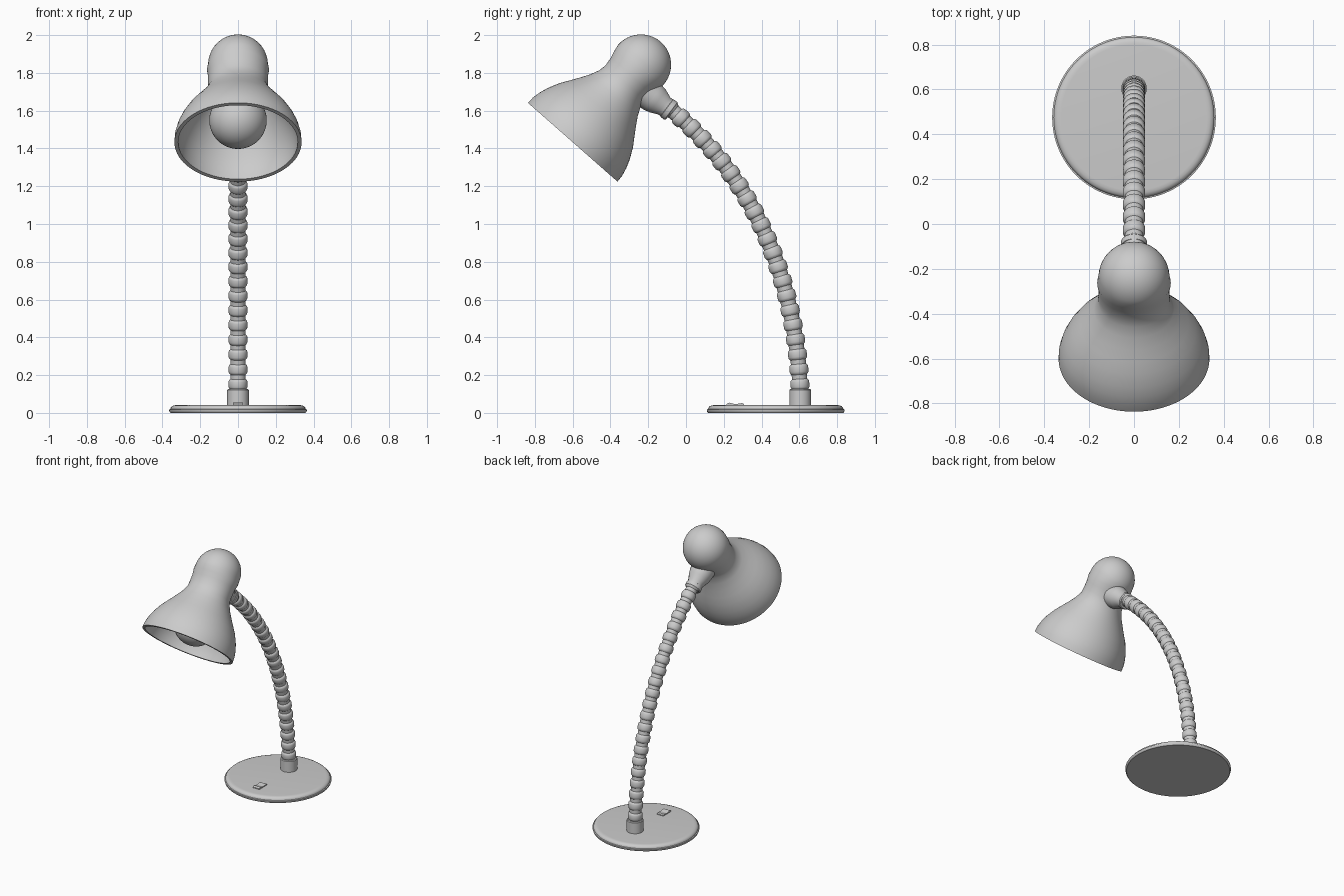
import bpy, bmesh, math
from mathutils import Vector
from mathutils.geometry import interpolate_bezier

if "Cube" in bpy.data.objects:
    bpy.data.objects.remove(bpy.data.objects["Cube"])

X = Vector((1, 0, 0))


def P(y, z):
    return Vector((0, y, z))


def sweep(name, rings, sides=64, angle=35):
    """Skin of elliptical rings (centre, axis, x radius, side radius), ends capped."""
    bm = bmesh.new()
    loops = []
    for c, axis, rx, ry in rings:
        side = axis.normalized().cross(X)
        loops.append([bm.verts.new(c + X * rx * math.cos(a) + side * ry * math.sin(a))
                      for a in (2 * math.pi * i / sides for i in range(sides))])
    for a, b in zip(loops, loops[1:]):
        for i in range(sides):
            j = (i + 1) % sides
            bm.faces.new((a[i], a[j], b[j], b[i]))
    bm.faces.new(loops[0])
    bm.faces.new(loops[-1])
    bmesh.ops.remove_doubles(bm, verts=bm.verts, dist=1e-5)
    bmesh.ops.recalc_face_normals(bm, faces=bm.faces)
    me = bpy.data.meshes.new(name)
    bm.to_mesh(me)
    bm.free()
    ob = bpy.data.objects.new(name, me)
    bpy.context.collection.objects.link(ob)
    bpy.ops.object.select_all(action='DESELECT')
    bpy.context.view_layer.objects.active = ob
    ob.select_set(True)
    bpy.ops.object.shade_smooth_by_angle(angle=math.radians(angle))
    return ob


def lathe(name, origin, axis, profile, **kw):
    axis = axis.normalized()
    return sweep(name, [(origin + axis * t, axis, r, r) for t, r in profile], **kw)


UP = P(0, 1)

# Base disc with a stepped rounded edge, and the post socket
lathe("base", P(0.475, 0), UP,
      [(0, 0.357), (0.004, 0.362), (0.014, 0.365), (0.018, 0.365), (0.02, 0.358),
       (0.028, 0.356), (0.035, 0.35), (0.04, 0.338), (0.041, 0.325)], sides=96)
lathe("post_socket", P(0.605, 0), UP,
      [(0.03, 0.057), (0.122, 0.057), (0.127, 0.052)], sides=40)

# Rocker switch: side profile with a dip, extruded across x
bm = bmesh.new()
outline = [(0.215, 0.03), (0.215, 0.047), (0.228, 0.054), (0.262, 0.046),
           (0.298, 0.052), (0.308, 0.047), (0.308, 0.03)]
face = bm.faces.new([bm.verts.new((-0.027, y, z)) for y, z in outline])
new = bmesh.ops.extrude_face_region(bm, geom=[face])["geom"]
bmesh.ops.translate(bm, vec=(0.054, 0, 0),
                    verts=[g for g in new if isinstance(g, bmesh.types.BMVert)])
bmesh.ops.recalc_face_normals(bm, faces=bm.faces)
me = bpy.data.meshes.new("switch")
bm.to_mesh(me)
bm.free()
bpy.context.collection.objects.link(bpy.data.objects.new("switch", me))

# Ribbed gooseneck arm swept along a curve, evenly spaced by length
pts = interpolate_bezier(P(0.605, 0.10), P(0.59, 0.62), P(0.41, 1.22), P(-0.11, 1.63), 500)
dist = [0]
for a, b in zip(pts, pts[1:]):
    dist.append(dist[-1] + (b - a).length)
ribs = 22
rib_shape = [(0.0, 0.040), (0.30, 0.041), (0.38, 0.047), (0.48, 0.050),
             (0.82, 0.050), (0.92, 0.047)]
rings = []
k = 0
for n in range(ribs):
    for f, r in rib_shape:
        s = (n + f) / ribs * dist[-1]
        while k < len(pts) - 2 and dist[k + 1] < s:
            k += 1
        d = pts[k + 1] - pts[k]
        rings.append((pts[k] + d.normalized() * (s - dist[k]), d, r, r))
sweep("gooseneck_arm", rings, sides=32)

# Joint between the arm and the lamp head
lathe("head_joint", P(-0.085, 1.602), P(0.8, -0.6),
      [(-0.22, 0.09), (-0.11, 0.08), (-0.08, 0.073), (-0.04, 0.056), (-0.022, 0.054),
       (-0.02, 0.058), (0.006, 0.058), (0.012, 0.052)], sides=40)

# Lamp shade: bell flare, pinched neck and dome, with an inner wall
C, A = P(-0.60, 1.433), P(0.66, 0.75).normalized()
bell = [(0, 0.316), (0.04, 0.314), (0.085, 0.304), (0.13, 0.288), (0.19, 0.258),
        (0.235, 0.228), (0.281, 0.198), (0.33, 0.168), (0.378, 0.146),
        (0.42, 0.138), (0.47, 0.144), (0.51, 0.154)]
outer = [(t, max(r * 1.065, 0.158), r) for t, r in bell]
for i in range(13):
    a = math.pi / 2 * i / 12
    r = 0.16 * math.cos(a) + 1e-4
    outer.append((0.546 + 0.161 * math.sin(a), r * 0.99, r))
inner = [(min(t, 0.687), max(rx - 0.02, 1e-4), max(ry - 0.02, 1e-4)) for t, rx, ry in outer]
sweep("shade", [(C + A * t, A, rx, ry) for t, rx, ry in inner[::-1] + outer], sides=80)

# Bulb and its holder
lathe("bulb", C + A * 0.155, A,
      [(-0.152 * math.cos(math.pi * i / 24), 0.152 * math.sin(math.pi * i / 24) + 1e-4)
       for i in range(25)], sides=48)
lathe("bulb_holder", C, A, [(0.27, 0.075), (0.34, 0.065), (0.55, 0.065)], sides=32)
